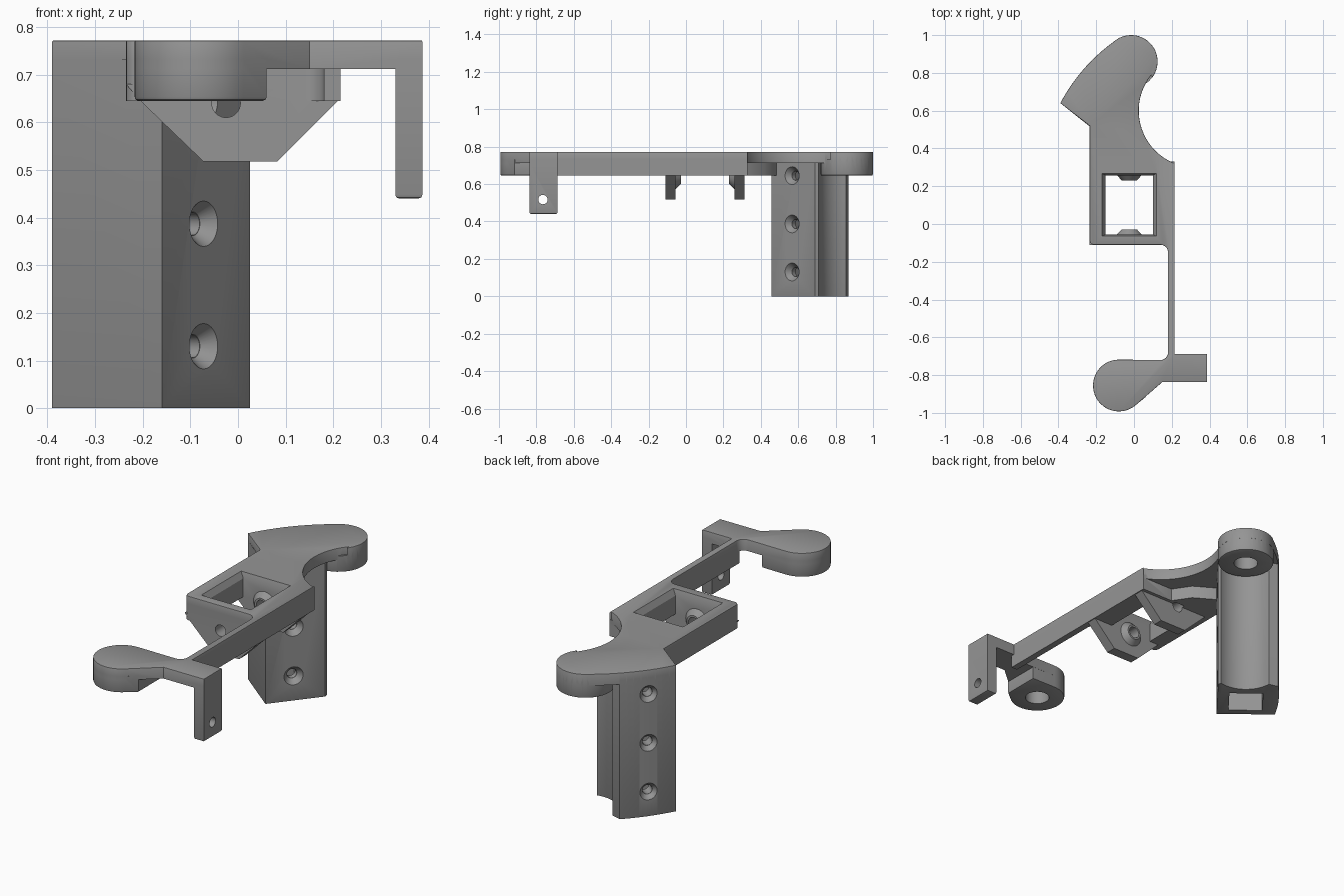
import bpy, bmesh, math
from mathutils import Vector, Matrix

if "Cube" in bpy.data.objects:
    bpy.data.objects.remove(bpy.data.objects["Cube"])

grey = bpy.data.materials.new("plain grey")
grey.diffuse_color = (0.3, 0.3, 0.3, 1)
grey.use_nodes = True
grey.node_tree.nodes["Principled BSDF"].inputs["Base Color"].default_value = grey.diffuse_color

BOTTOM, STEP, TOP = 0.645, 0.712, 0.772      # plate levels
HEAD, PADDLE = (-0.015, 0.86), (-0.08, -0.855)


def arc(c, r, a0, a1, n=16):
    return [(c[0] + r * math.cos(math.radians(a0 + (a1 - a0) * i / n)),
             c[1] + r * math.sin(math.radians(a0 + (a1 - a0) * i / n))) for i in range(n + 1)]


def bow(p, q, s, t0=0.0, t1=1.0, n=12):
    """Gentle curve from p to s pulled towards q."""
    ts = [t0 + (t1 - t0) * i / n for i in range(n + 1)]
    return [tuple((1 - t) ** 2 * a + 2 * t * (1 - t) * b + t * t * c
                  for a, b, c in zip(p, q, s)) for t in ts]


def finish(name, bm):
    bmesh.ops.recalc_face_normals(bm, faces=bm.faces)
    me = bpy.data.meshes.new(name)
    bm.to_mesh(me)
    bm.free()
    ob = bpy.data.objects.new(name, me)
    bpy.context.collection.objects.link(ob)
    me.materials.append(grey)
    return ob


def prism(name, pts, z0, z1, top=0.0, bottom=0.0):
    """Extruded outline with optional rounded rims."""
    bm = bmesh.new()
    f = bm.faces.new([bm.verts.new((x, y, z0)) for x, y in pts])
    bmesh.ops.extrude_face_region(bm, geom=[f])
    bm.verts.ensure_lookup_table()
    for v in bm.verts[len(pts):]:
        v.co.z = z1
    bm.normal_update()
    for z, w in ((z0, bottom), (z1, top)):
        if w:
            rim = [e for e in bm.edges if all(abs(v.co.z - z) < 1e-5 for v in e.verts)]
            bmesh.ops.bevel(bm, geom=rim, offset=w, segments=2, profile=0.5,
                            affect='EDGES', clamp_overlap=True)
    return finish(name, bm)


def cone(name, p, axis, length, r1, r2):
    """Cone or cylinder starting at p and running along axis."""
    bm = bmesh.new()
    axis = Vector(axis).normalized()
    m = Matrix.Translation(Vector(p) + axis * length / 2) @ axis.to_track_quat('Z', 'Y').to_matrix().to_4x4()
    bmesh.ops.create_cone(bm, cap_ends=True, segments=32, radius1=r1, radius2=r2,
                          depth=length, matrix=m)
    return finish(name, bm)


def box(x0, x1, y0, y1):
    return [(x0, y0), (x1, y0), (x1, y1), (x0, y1)]


def combine(base, other, op):
    m = base.modifiers.new(op.lower(), 'BOOLEAN')
    m.operation, m.solver, m.object = op, 'EXACT', other
    bpy.context.view_layer.objects.active = base
    bpy.ops.object.modifier_apply(modifier=m.name)
    bpy.data.objects.remove(other)


# top sheet following the whole outline
side = ((-0.39, 0.64), (-0.285, 0.836), (-0.11, 0.963))
outline = (arc(HEAD, 0.14, -38, 128, 24) + bow(*side)[::-1] + [(-0.235, 0.52)]
           + arc((-0.21, -0.085), 0.025, 180, 270, 5) + arc((0.14, -0.15), 0.04, 90, 0, 6)
           + arc((0.14, -0.68), 0.04, 0, -90, 6) + arc(PADDLE, 0.137, 90, 312, 28)
           + [(0.15, -0.837), (0.387, -0.837), (0.387, -0.687), (0.215, -0.687), (0.215, 0.33)]
           + arc((0.325, 0.6), 0.3, 247, 141, 20))
body = prism("bracket", outline, STEP, TOP, top=0.01)

# deeper areas under the sheet
frame = (arc((-0.21, -0.085), 0.025, 180, 270, 5) + arc((0.14, -0.15), 0.04, 90, 0, 6)
         + [(0.18, -0.705), (0.215, -0.705), (0.215, 0.33), (0.03, 0.33), (-0.03, 0.42),
            (-0.13, 0.48), (-0.235, 0.52)])
paddle = arc(PADDLE, 0.137, 90, 312, 28) + [(0.06, -0.917), (0.06, -0.72)]
column = (bow(*side, 0, 0.66) + [(-0.17, 0.855)] + arc(HEAD, 0.155, 182, 284, 16)
          + [(0.025, 0.69), (-0.16, 0.457)])
parts = [
    prism("frame", frame, BOTTOM, STEP + 0.02),
    prism("paddle", paddle, BOTTOM, STEP + 0.02, bottom=0.008),
    prism("head", arc(HEAD, 0.14, 0, 345, 32), BOTTOM, STEP + 0.02, bottom=0.008),
    prism("column", column, 0.0, STEP + 0.02, bottom=0.008),
    prism("hook", box(0.33, 0.387, -0.837, -0.687), 0.44, STEP + 0.02, bottom=0.008),
]

# hanging tabs, tapered downwards
for y0, y1 in ((-0.11, -0.055), (0.258, 0.312)):
    bm = bmesh.new()
    prof = [(-0.235, 0.68), (-0.205, 0.645), (-0.073, 0.518), (0.083, 0.518), (0.21, 0.645), (0.21, 0.68)]
    f = bm.faces.new([bm.verts.new((x, y0, z)) for x, z in prof])
    ext = bmesh.ops.extrude_face_region(bm, geom=[f])["geom"]
    bmesh.ops.translate(bm, vec=(0, y1 - y0, 0), verts=[v for v in ext if isinstance(v, bmesh.types.BMVert)])
    parts.append(finish("tab", bm))
for p in parts:
    combine(body, p, 'UNION')

# window, with a sloped upper rim
combine(body, prism("window", box(-0.15, 0.1, -0.055, 0.258), 0.4, 0.9), 'DIFFERENCE')
bm = bmesh.new()
bmesh.ops.create_cube(bm, size=1)
for v in bm.verts:
    up = v.co.z > 0
    g = 0.02 if up else 0.0
    v.co = (0.1 + g if v.co.x > 0 else -0.15 - g, 0.258 + g / 2 if v.co.y > 0 else -0.055 - g / 2,
            TOP + 0.001 if up else TOP - 0.03)
combine(body, finish("window_rim", bm), 'DIFFERENCE')

# conical bosses inside the window, then the tab holes
for y, d in ((-0.06, 1), (0.263, -1)):
    combine(body, cone("boss", (-0.025, y, 0.64), (0, d, 0), 0.032, 0.07, 0.04), 'UNION')
for y in (-0.13, 0.2):
    combine(body, cone("tab_hole", (-0.025, y, 0.64), (0, 1, 0), 0.13, 0.03, 0.03), 'DIFFERENCE')

# hook hole and blind sockets under both round ends
combine(body, cone("hook_hole", (0.28, -0.765, 0.517), (1, 0, 0), 0.15, 0.025, 0.025), 'DIFFERENCE')
for c in (HEAD, PADDLE):
    combine(body, cone("socket", (*c, 0.6), (0, 0, 1), 0.13, 0.06, 0.06), 'DIFFERENCE')

# column channel, open at the foot
u, v = Vector((0.622, 0.783)), Vector((-0.783, 0.622))
mid = Vector((-0.195, 0.645))
quad = [tuple(mid + u * a + v * b) for a, b in ((-.085, -.085), (.085, -.085), (.085, .085), (-.085, .085))]
combine(body, prism("channel", quad, -0.1, 0.7), 'DIFFERENCE')

# countersunk screw holes through both column walls
near = Vector((-0.072, 0.567))
for z in (0.13, 0.387, 0.645):
    for p, d in ((near, v), (near + v * 0.315, -v)):
        s = p - d * 0.005
        combine(body, cone("countersink", (*s, z), (*d, 0), 0.035, 0.052, 0.025), 'DIFFERENCE')
        combine(body, cone("screw_hole", (*s, z), (*d, 0), 0.12, 0.024, 0.024), 'DIFFERENCE')

bpy.ops.object.select_all(action='DESELECT')
body.select_set(True)
bpy.context.view_layer.objects.active = body
bpy.ops.object.shade_smooth_by_angle(angle=math.radians(30))
